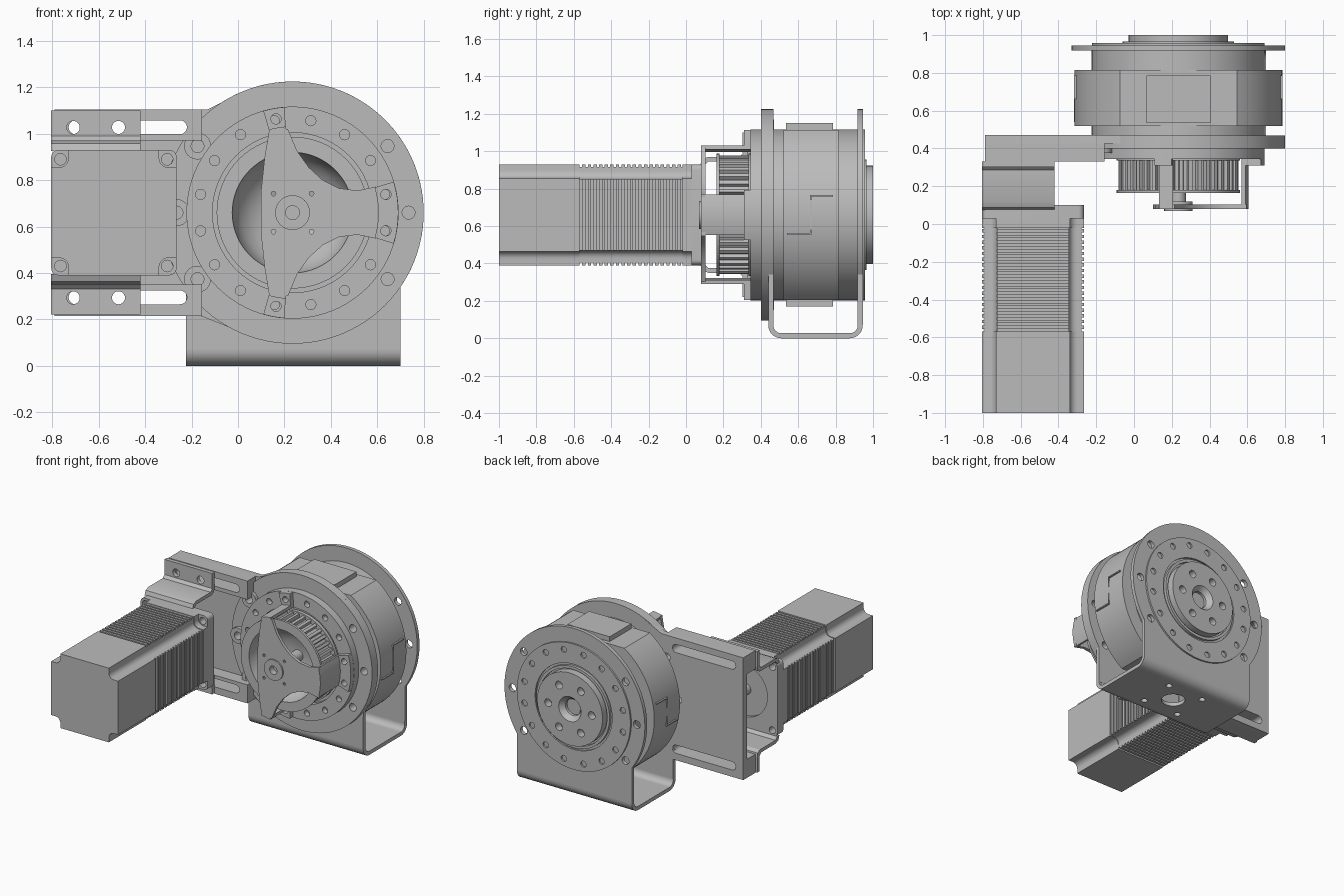
import bpy, bmesh
from math import sin, cos, pi, radians

if "Cube" in bpy.data.objects:
    bpy.data.objects.remove(bpy.data.objects["Cube"], do_unlink=True)

grey = bpy.data.materials.new("machined_grey")
grey.use_nodes = True
grey.diffuse_color = (0.5, 0.5, 0.5, 1)
grey.node_tree.nodes["Principled BSDF"].inputs["Base Color"].default_value = (0.5, 0.5, 0.5, 1)

CX, CZ = 0.235, 0.66      # gearbox axis
MX = -0.535               # motor axis
MAP = {"x": lambda u, v, w: (w, u, v), "y": lambda u, v, w: (u, w, v), "z": lambda u, v, w: (u, v, w)}


def finish(name, bm):
    bmesh.ops.recalc_face_normals(bm, faces=bm.faces)
    me = bpy.data.meshes.new(name)
    bm.to_mesh(me)
    bm.free()
    me.shade_smooth()
    me.set_sharp_from_angle(angle=radians(30))
    me.materials.append(grey)
    ob = bpy.data.objects.new(name, me)
    bpy.context.collection.objects.link(ob)
    return ob


def prism(name, outline, w0, w1, holes=(), axis="y"):
    """Extrude a flat outline with holes along an axis."""
    bm = bmesh.new()
    for loop in [outline, *holes]:
        vs = [bm.verts.new((u, v, w0)) for u, v in loop]
        for a, b in zip(vs, vs[1:] + vs[:1]):
            bm.edges.new((a, b))
    bmesh.ops.triangle_fill(bm, use_beauty=True, use_dissolve=False, edges=bm.edges[:], normal=(0, 0, 1))
    top = bmesh.ops.extrude_face_region(bm, geom=bm.faces[:])["geom"]
    for v in top:
        if isinstance(v, bmesh.types.BMVert):
            v.co.z = w1
    for v in bm.verts:
        v.co = MAP[axis](*v.co)
    return finish(name, bm)


def lathe(name, profile, n=96):
    """Turn (radius, y) points about the gearbox axis."""
    bm = bmesh.new()
    vs = [bm.verts.new((CX + r, y, CZ)) for r, y in profile]
    es = [bm.edges.new(p) for p in zip(vs, vs[1:])]
    bmesh.ops.spin(bm, geom=vs + es, cent=(CX, 0, CZ), axis=(0, 1, 0), angle=2 * pi, steps=n)
    bmesh.ops.remove_doubles(bm, verts=bm.verts, dist=1e-4)
    return finish(name, bm)


def arc(r, a0, a1, n, cx=CX, cz=CZ):
    return [(cx + r * cos(radians(a0 + (a1 - a0) * i / n)),
             cz + r * sin(radians(a0 + (a1 - a0) * i / n))) for i in range(n + 1)]


def circle(r, cx=CX, cz=CZ, n=24):
    return arc(r, 0, 360, n, cx, cz)[:-1]


def ring_of(r, angles, hole):
    return [circle(hole, *arc(r, a, a, 1)[0], n=16) for a in angles]


def rect(x0, x1, z0, z1):
    return [(x0, z0), (x1, z0), (x1, z1), (x0, z1)]


def slot(x0, x1, z, r):
    return arc(r, -90, 90, 10, x1, z) + arc(r, 90, 270, 10, x0, z)


def sector(r0, r1, a0, a1):
    return arc(r0, a0, a1, 8) + arc(r1, a1, a0, 8)


bolts = ring_of(0.5, (35, 0, -35, 145, 180, 215), 0.028)
small = ring_of(0.404, [11.25 + 22.5 * i for i in range(16)], 0.022)

# Gearbox housing
lathe("gearbox_body", [(0, 0.385), (0.457, 0.385), (0.457, 0.935), (0, 0.935)])
prism("front_hole_ring", circle(0.457, n=96), 0.345, 0.39, [circle(0.345, n=64)] + small)
prism("rear_hole_ring", circle(0.457, n=96), 0.93, 0.957, [circle(0.31, n=64)] + small)
prism("rear_seal_ring", circle(0.295, n=64), 0.93, 0.965, [circle(0.275, n=64)])
prism("output_flange", circle(0.263, n=64), 0.93, 1.0,
      [circle(0.09, n=32)] + ring_of(0.175, range(0, 360, 60), 0.028))
lathe("output_bore", [(0.09, 1.0), (0.06, 0.965), (0.06, 0.94), (0, 0.94)], 32)

# Wide band with flattened top and bottom
prism("housing_band", arc(0.55, -55.8, 55.8, 32) + arc(0.55, 124.2, 235.8, 32), 0.52, 0.815)
for side, tag in ((1, "upper"), (-1, "lower")):
    prism(tag + "_pad", rect(CX - 0.17, CX + 0.17, *sorted((CZ + side * 0.45, CZ + side * 0.49))), 0.535, 0.785)
for s, tag in ((1, "left"), (-1, "right")):
    for i, (y0, y1, z0, z1) in enumerate(((0.54, 0.67, 0.555, 0.563), (0.663, 0.67, 0.555, 0.765),
                                          (0.663, 0.785, 0.757, 0.765))):
        x = CX + s * 0.54
        prism(f"{tag}_seam_{i}", rect(y0, y1, z0, z1), x, x + s * 0.012, axis="x")

# Foot bracket: two round-topped plates, bends and base
cheek = arc(0.565, -34.5, 215.5, 80) + [(-0.225, 0.07), (0.70, 0.07)]
prism("front_cheek", cheek, 0.44, 0.468, bolts)
prism("rear_cheek", cheek, 0.918, 0.945, bolts)
for tag, yc, a0, a1 in (("front", 0.51, 180, 270), ("rear", 0.875, 270, 360)):
    prism(tag + "_bend", arc(0.07, a0, a1, 10, yc, 0.07) + arc(0.043, a1, a0, 10, yc, 0.07), -0.225, 0.70, axis="x")
base_holes = [circle(0.08, CX, 0.69)] + [circle(0.022, CX + i * 0.145, 0.69 + j * 0.13, 16)
                                         for i in (-1, 1) for j in (-1, 1)]
prism("foot_base", rect(-0.225, 0.70, 0.51, 0.875), 0, 0.027, base_holes, "z")

# Mounting casting: ring, side arm, slotted rails and bosses
prism("mount_ring", circle(0.565, n=96), 0.40, 0.44, bolts)
slots = [slot(-0.70, -0.25, z, 0.03) for z in (0.295, 1.028)]
wall = [(-0.79, 0.215), (-0.16, 0.215), (0, 0.15), (0, 1.17), (-0.13, 1.105), (-0.79, 1.105)]
prism("arm_wall", wall, 0.425, 0.47, slots + bolts[3:])
for tag, z0, z1, hole in (("lower", 0.215, 0.35, slots[0]), ("upper", 0.97, 1.105, slots[1])):
    prism(tag + "_rail", rect(-0.79, -0.155, z0, z1), 0.33, 0.43, [hole])
for i, a in enumerate((145, 180, 215)):
    c = arc(0.5, a, a, 1)[0]
    prism(f"bolt_boss_{i}", circle(0.058, *c), 0.375, 0.43, [circle(0.028, *c, n=16)])

# Toothed pulley with dished centre
N = 40
teeth = []
for i in range(N):
    for f, r in ((0, 0.295), (0.4, 0.295), (0.5, 0.317), (0.9, 0.317)):
        teeth += arc(r, 360 * (i + f) / N, 0, 1)[:1]
prism("pulley_teeth", teeth, 0.175, 0.345, [circle(0.26, n=64)])
for tag, y0, y1 in (("front", 0.163, 0.18), ("rear", 0.335, 0.36)):
    prism(f"pulley_{tag}_rim", circle(0.327, n=64), y0, y1, [circle(0.26, n=64)])
lathe("pulley_dish", [(0.26, 0.165), (0.25, 0.22), (0.225, 0.27), (0.18, 0.315), (0.12, 0.345), (0, 0.36)])
prism("input_shaft", circle(0.04), 0.115, 0.37)

# Three-armed pulley cover
half = [(0.36, 0.112), (0.28, 0.095), (0.2, 0.105), (0.13, 0.14), (0.07, 0.195), (0.02, 0.265),
        (-0.02, 0.36), (-0.1, 0.36), (-0.12, 0.24), (-0.135, 0.1)]
pts = [(CX + x, CZ + z) for x, z in half] + [(CX + x, CZ - z) for x, z in reversed(half)]
pin_holes = [circle(0.01, CX + i * 0.082, CZ + j * 0.082, 10) for i in (-1, 1) for j in (-1, 1)]
prism("cover_plate", pts, 0.08, 0.103, pin_holes + [circle(0.06, n=32)])
prism("cover_bearing", circle(0.075, n=32), 0.07, 0.12, [circle(0.03)])
for tag, a0, a1, screws in (("upper", 94.5, 106, (100,)), ("lower", -106, -94.5, (-100,)),
                            ("side", -17, 17, (-11, 11))):
    prism(f"cover_{tag}_leg", sector(0.35, 0.372, a0, a1), 0.08, 0.35)
    prism(f"cover_{tag}_foot", sector(0.365, 0.456, a0, a1), 0.31, 0.35, ring_of(0.41, screws, 0.022))

# Motor bracket
for tag, s in (("upper", 1), ("lower", -1)):
    web = [(0.305, 0.33), (0.285, 0.31), (0.12, 0.31), (0.088, 0.297), (0.075, 0.265), (0.10, 0.265),
           (0.12, 0.285), (0.30, 0.285), (0.325, 0.30), (0.33, 0.33)]
    prism(tag + "_web", [(y, CZ + s * z) for y, z in web], -0.805, -0.42, axis="x")
    prism(tag + "_tab", rect(-0.805, -0.42, *sorted((CZ + s * 0.33, CZ + s * 0.44))), 0.303, 0.33,
          [circle(0.028, x, CZ + s * 0.367) for x in (-0.71, -0.515)])


def rounded(h, r):
    return [p for i, (a, b) in enumerate(((1, 1), (-1, 1), (-1, -1), (1, -1)))
            for p in arc(r, 90 * i, 90 * i + 90, 6, MX + a * (h - r), CZ + b * (h - r))]


def notched(h, n):
    """Square with scooped corners."""
    out = []
    for i, (a, b) in enumerate(((1, 1), (-1, 1), (-1, -1), (1, -1))):
        k = h - n
        scoop = arc(0.04, 270 + 90 * i, 180 + 90 * i, 5, MX + a * (k + 0.04), CZ + b * (k + 0.04))
        first, last = (MX + a * h, CZ + b * k), (MX + a * k, CZ + b * h)
        out += [first] + scoop + [last] if a == b else [last] + scoop + [first]
    return out


# Motor: flanges, body, cooling fins and shaft
corner = [circle(0.025, MX + i * 0.23, CZ + j * 0.23, 16) for i in (-1, 1) for j in (-1, 1)]
prism("bracket_face", rounded(0.27, 0.03), 0.075, 0.10, corner + [circle(0.19, MX, CZ, 48)])
prism("motor_flange", rounded(0.27, 0.03), 0.03, 0.075, corner)
prism("motor_body", notched(0.27, 0.075), -1.0, -0.57)
prism("motor_core", notched(0.256, 0.065), -0.58, 0.035)
for i in range(18):
    y = -0.555 + i * 0.03
    prism(f"cooling_fin_{i}", notched(0.27, 0.079), y, y + 0.018)
prism("motor_neck", notched(0.27, 0.075), -0.02, 0.03)
prism("motor_shaft", circle(0.04, MX, CZ), 0.06, 0.25)
